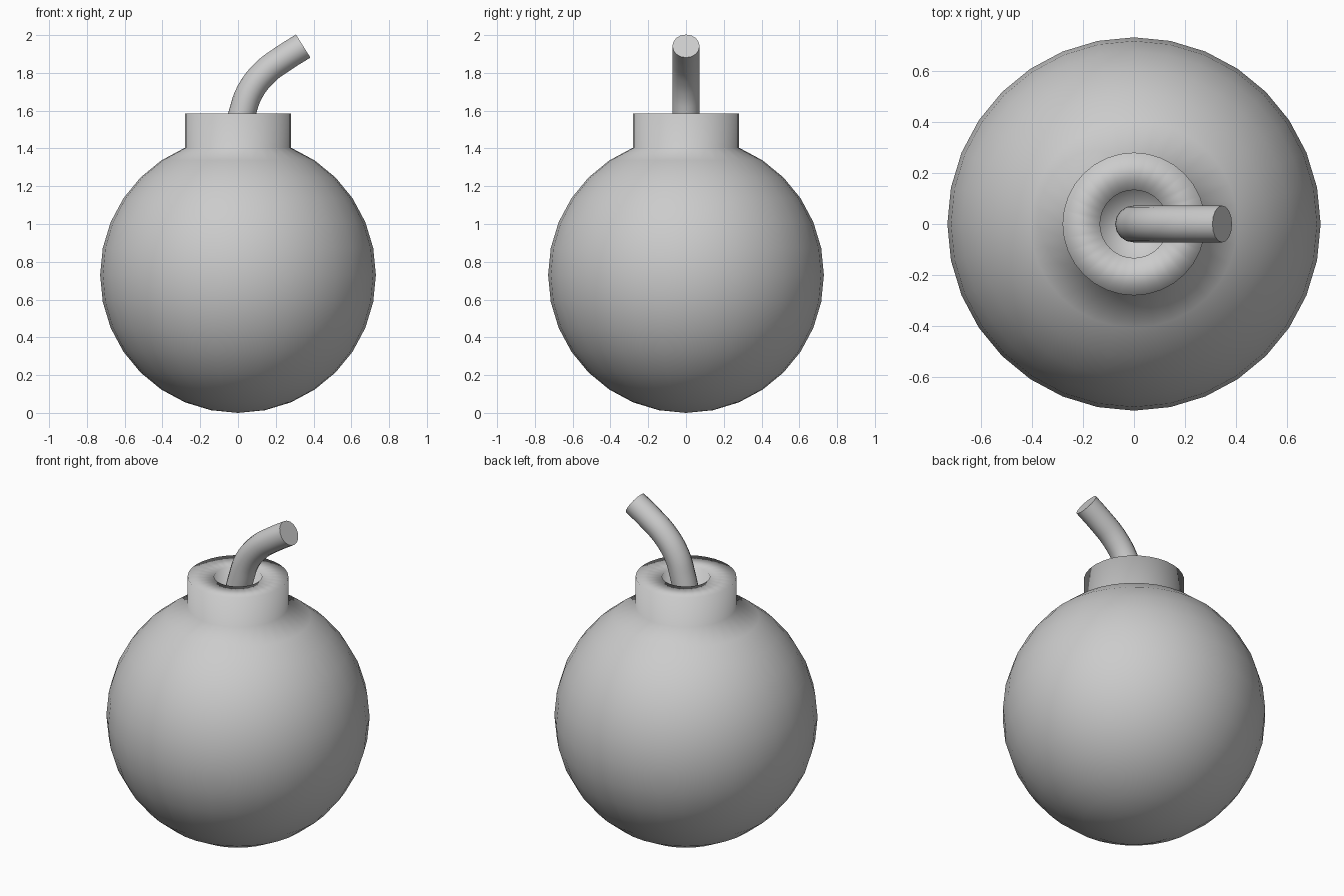
import bpy, bmesh, math

if "Cube" in bpy.data.objects:
    bpy.data.objects.remove(bpy.data.objects["Cube"])

SEGMENTS = 32
RADIUS = 0.73
NECK_TOP = 1.585

grey = bpy.data.materials.new("grey")
grey.diffuse_color = (0.6, 0.6, 0.6, 1)
grey.use_nodes = True
grey.node_tree.nodes["Principled BSDF"].inputs["Base Color"].default_value = grey.diffuse_color


def lathe(name, profile):
    """Revolve (radius, z) points around z; radius 0 makes a pole."""
    bm = bmesh.new()
    rings = []
    for r, z in profile:
        if r < 1e-5:
            rings.append([bm.verts.new((0, 0, z))] * SEGMENTS)
        else:
            rings.append([bm.verts.new((r * math.cos(a), r * math.sin(a), z))
                          for a in (2 * math.pi * i / SEGMENTS for i in range(SEGMENTS))])
    for low, high in zip(rings, rings[1:]):
        for i in range(SEGMENTS):
            j = (i + 1) % SEGMENTS
            corners = list(dict.fromkeys((low[i], low[j], high[j], high[i])))
            bm.faces.new(corners).smooth = True
    bmesh.ops.recalc_face_normals(bm, faces=bm.faces)
    mesh = bpy.data.meshes.new(name)
    bm.to_mesh(mesh)
    bm.free()
    mesh.materials.append(grey)
    obj = bpy.data.objects.new(name, mesh)
    bpy.context.collection.objects.link(obj)
    return obj


# Round body running into a short neck with a hollow socket
profile = [(RADIUS * math.sin(math.pi * k / 16), RADIUS - RADIUS * math.cos(math.pi * k / 16))
           for k in range(15)]
neck_r, neck_z = profile[-1]
profile += [(neck_r, NECK_TOP), (0.133, NECK_TOP), (0.133, neck_z), (0, neck_z)]
lathe("body_and_neck", profile)

# Bent fuse
path = [(0, 1.40), (0.0, 1.49), (0.022, 1.585), (0.063, 1.70),
        (0.145, 1.805), (0.24, 1.876), (0.345, 1.942)]
curve = bpy.data.curves.new("fuse", "CURVE")
curve.dimensions = "3D"
curve.bevel_depth = 0.072
curve.bevel_resolution = 6
curve.resolution_u = 4
curve.use_fill_caps = True
spline = curve.splines.new("BEZIER")
spline.bezier_points.add(len(path) - 1)
for point, (x, z) in zip(spline.bezier_points, path):
    point.co = (x, 0, z)
    point.handle_left_type = point.handle_right_type = "AUTO"
curve.materials.append(grey)
fuse = bpy.data.objects.new("fuse", curve)
bpy.context.collection.objects.link(fuse)
bpy.context.view_layer.objects.active = fuse
fuse.select_set(True)
bpy.ops.object.convert(target="MESH")
bpy.ops.object.shade_smooth_by_angle(angle=math.radians(40))
